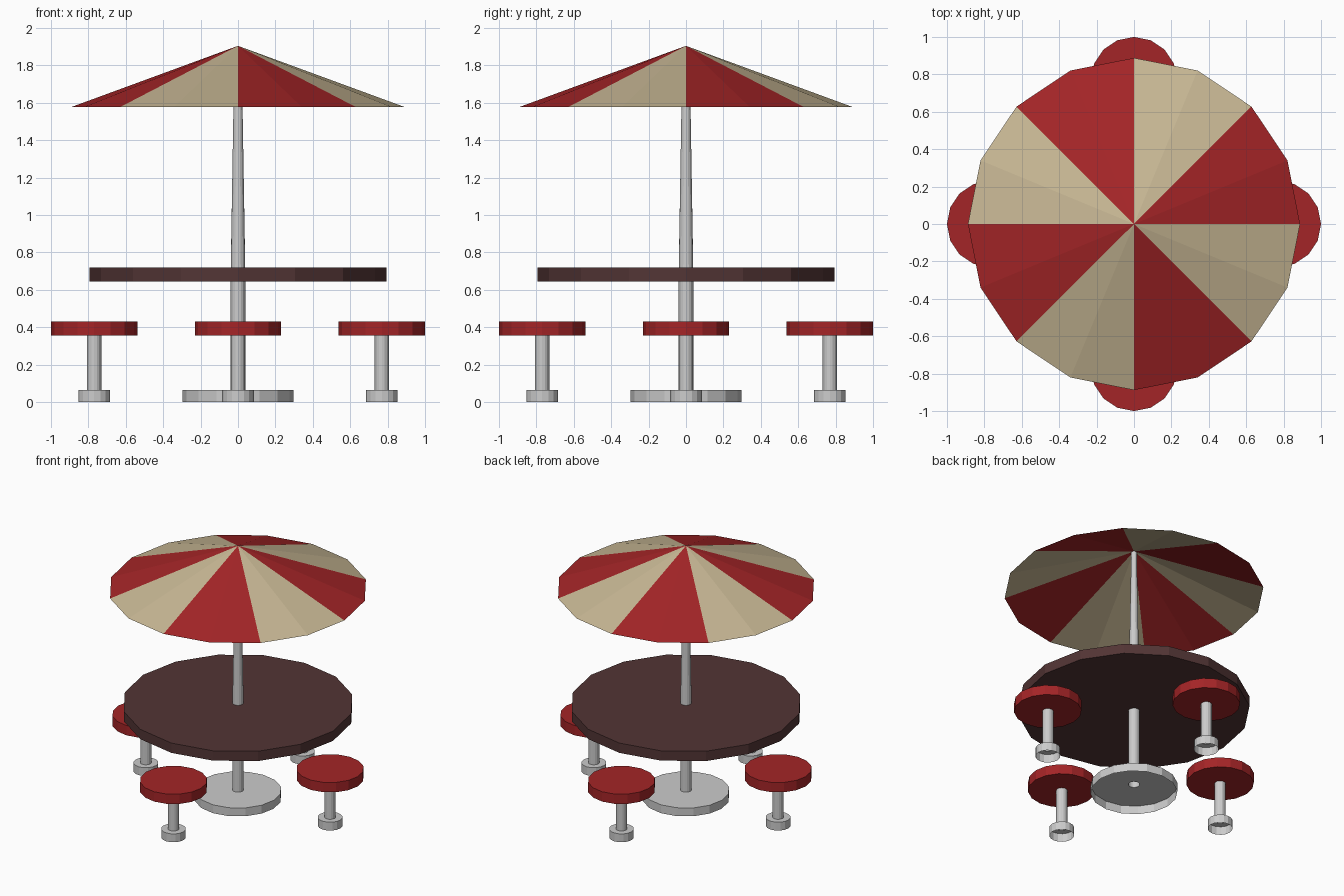
import bpy, bmesh
from math import cos, sin, tau

if "Cube" in bpy.data.objects:
    bpy.data.objects.remove(bpy.data.objects["Cube"])

SIDES = 16


def material(name, rgb):
    m = bpy.data.materials.new(name)
    m.diffuse_color = (*rgb, 1)
    m.use_nodes = True
    m.node_tree.nodes["Principled BSDF"].inputs["Base Color"].default_value = m.diffuse_color
    return m


red = material("red", (0.37, 0.018, 0.02))
cream = material("cream", (0.58, 0.48, 0.30))
brown = material("brown", (0.085, 0.035, 0.035))


def lathe(name, profile, mats=(), x=0, y=0):
    """Revolve (radius, z) points, listed from bottom outside to top centre."""
    bm = bmesh.new()
    rings = []
    for r, z in profile:
        if r == 0:
            rings.append([bm.verts.new((0, 0, z))] * SIDES)
        else:
            rings.append([bm.verts.new((r * cos(tau * i / SIDES), r * sin(tau * i / SIDES), z))
                          for i in range(SIDES)])
    for a, b in zip(rings, rings[1:]):
        for i in range(SIDES):
            j = (i + 1) % SIDES
            quad = list(dict.fromkeys((a[i], a[j], b[j], b[i])))
            face = bm.faces.new(quad)
            # two neighbouring facets share a stripe colour
            face.material_index = (i // 2) % len(mats) if mats else 0
    mesh = bpy.data.meshes.new(name)
    bm.to_mesh(mesh)
    bm.free()
    for m in mats:
        mesh.materials.append(m)
    ob = bpy.data.objects.new(name, mesh)
    ob.location = (x, y, 0)
    bpy.context.collection.objects.link(ob)
    return ob


def disc(r, z0, z1):
    return [(0, z0), (r, z0), (r, z1), (0, z1)]


# Hollow foot running up into the tapering umbrella pole
lathe("centre_pole", [(0.298, 0), (0.298, 0.063), (0.039, 0.063), (0.039, 0.70),
                      (0.019, 1.895)])

# Table top
lathe("table_top", disc(0.793, 0.644, 0.718), [brown])

# Striped umbrella, open underneath
lathe("umbrella", [(0.888, 1.578), (0, 1.904)], [red, cream])

# Four stools: hollow foot with stem, and a round seat
for k in range(4):
    x, y = 0.769 * cos(tau * k / 4), 0.769 * sin(tau * k / 4)
    lathe(f"stool_stem_{k + 1}", [(0.085, 0), (0.085, 0.063), (0.038, 0.063), (0.038, 0.36)],
          x=x, y=y)
    lathe(f"stool_seat_{k + 1}", disc(0.231, 0.356, 0.43), [red], x, y)
